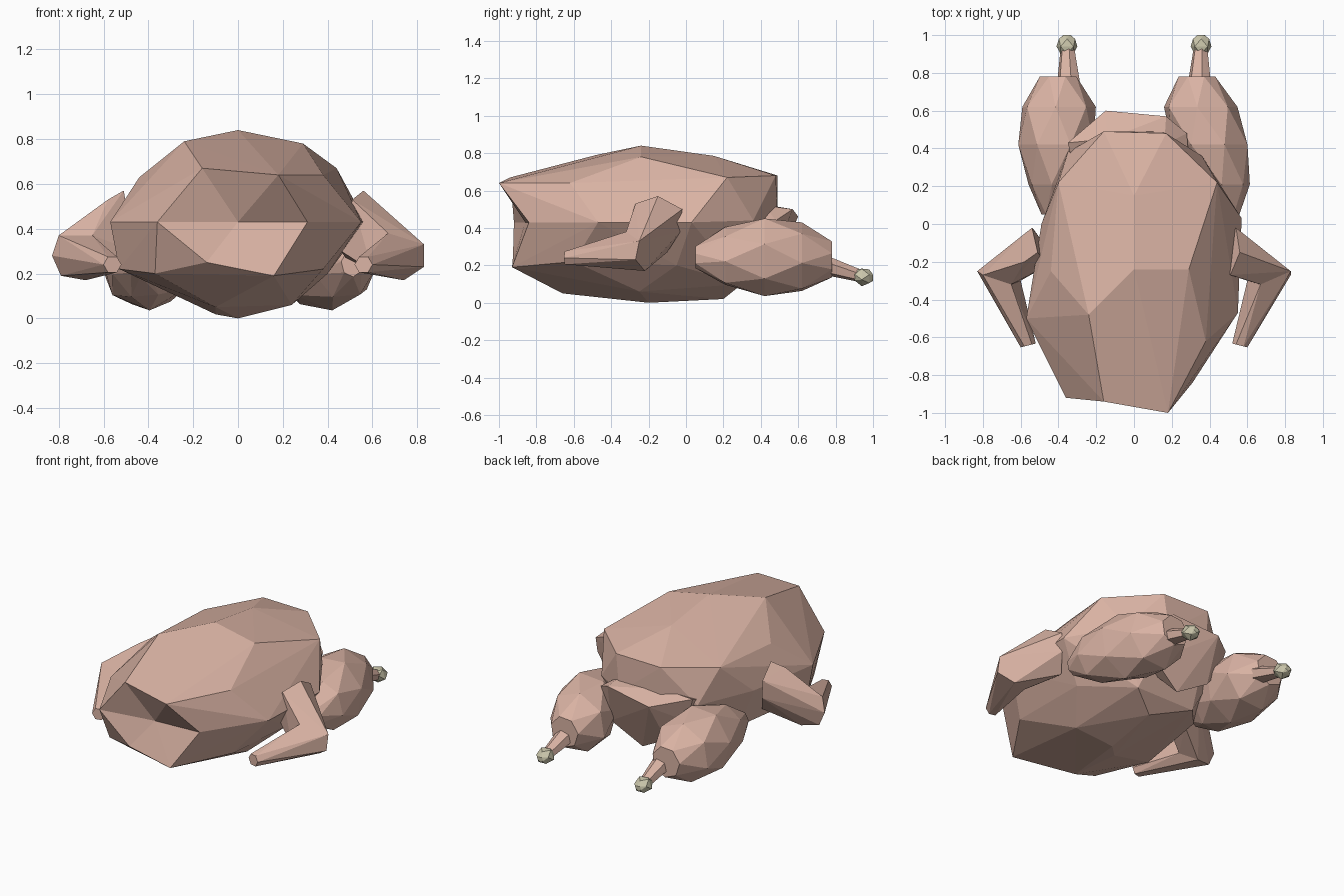
import bpy, bmesh, math
from mathutils import Vector

if "Cube" in bpy.data.objects:
    bpy.data.objects.remove(bpy.data.objects["Cube"])


def material(name, rgb):
    m = bpy.data.materials.new(name)
    m.diffuse_color = (*rgb, 1)
    m.use_nodes = True
    m.node_tree.nodes["Principled BSDF"].inputs["Base Color"].default_value = m.diffuse_color
    return m


skin = material("pink_skin", (0.70, 0.45, 0.37))
bone = material("pale_bone", (0.60, 0.57, 0.41))


def finish(bm, name, mat):
    bmesh.ops.recalc_face_normals(bm, faces=bm.faces[:])
    me = bpy.data.meshes.new(name)
    bm.to_mesh(me)
    bm.free()
    me.materials.append(mat)
    ob = bpy.data.objects.new(name, me)
    bpy.context.collection.objects.link(ob)
    return ob


def hull(points):
    """Faceted skin stretched around a few corner points."""
    bm = bmesh.new()
    for p in points:
        bm.verts.new(p)
    bmesh.ops.convex_hull(bm, input=bm.verts[:])
    loose = [v for v in bm.verts if not v.link_faces]
    bmesh.ops.delete(bm, geom=loose, context='VERTS')
    return bm


def rings(stations, sides, twist=0.5):
    """Corner points of rings along y; each station is (x, y, z, x radius, z radius)."""
    pts = []
    for i, (x, y, z, rx, rz) in enumerate(stations):
        for k in range(sides):
            a = 2 * math.pi * (k + i * twist) / sides + 0.3
            pts.append((x + rx * math.cos(a), y, z + rz * math.sin(a)))
    return pts


# Body: rim of the neck end, then back, sides and belly
rim = [(-.16, -.94, .67), (.18, -1.0, .64), (.31, -.84, .43),
       (.16, -.93, .19), (-.14, -.925, .25), (-.36, -.92, .43)]
back = [(0, -.24, .84), (-.24, -.48, .79), (.29, -.24, .78), (0, .15, .785),
        (-.16, .49, .68), (.17, .48, .68), (.44, .22, .67), (-.40, .22, .64),
        (-.44, -.25, .63), (.38, -.62, .64)]
sides = [(-.57, -.50, .43), (.55, -.47, .43), (.57, .03, .43), (-.49, 0, .43),
         (.36, .36, .44), (-.35, .38, .44), (.14, .49, .44), (-.15, .49, .44)]
belly = [(-.53, -.50, .22), (-.37, -.80, .20), (.38, -.60, .22), (.40, -.05, .20),
         (-.42, .05, .20), (0, -.20, 0), (-.10, -.30, .018), (-.10, -.66, .05),
         (-.24, -.35, .085), (.24, -.25, .06), (.05, .20, .02), (.22, .30, .10),
         (-.20, .30, .10)]
bm = hull(rim + back + sides + belly)
rim_v = [Vector(p) for p in rim]
cap = [f for f in bm.faces
       if all(min((v.co - r).length for r in rim_v) < 1e-4 for v in f.verts)]
pairs = [tuple(e.verts) for f in cap for e in f.edges
         if sum(g in cap for g in e.link_faces) == 1]
bmesh.ops.delete(bm, geom=cap, context='FACES')
centre = bm.verts.new((0, -.86, .43))          # dent in the neck end
for a, b in pairs:
    bm.faces.new((a, b, centre))
finish(bm, "body", skin)

# Tail end under the ledge of the back
finish(hull([(-.15, .60, .46), (.17, .57, .50), (.28, .48, .44), (-.35, .43, .50),
             (-.14, .45, .52), (.16, .42, .52), (-.30, .42, .34), (.22, .46, .22),
             (-.18, .46, .20), (.02, .42, .09), (.30, .20, .40), (-.30, .20, .40)]),
       "tail", skin)

# Parts that differ a little from side to side: thigh lean, shoulder and elbow
thigh_x = {"left": (-.44, -.425, -.41, -.40, -.40),
           "right": (.51, .475, .405, .35, .335)}
profile = [(.05, .245, .05, .06), (.21, .245, .14, .16), (.42, .25, .205, .215),
           (.62, .24, .20, .19), (.78, .235, .10, .10)]
shoulder_top = {"left": [(.51, -.15, .57), (.58, -.20, .53)],
                "right": [(.56, -.15, .57), (.51, -.27, .53)]}
elbow = {"left": [(.80, -.27, .37), (.83, -.25, .28), (.79, -.25, .19), (.68, -.22, .17),
                  (.65, -.32, .37), (.60, -.30, .22)],
         "right": [(.83, -.25, .33), (.83, -.27, .23), (.74, -.22, .17),
                   (.67, -.32, .38), (.60, -.30, .21)]}

for side, s in (("left", -1), ("right", 1)):
    # Legs
    finish(hull(rings([(x, *p) for x, p in zip(thigh_x[side], profile)], 7)),
           side + "_thigh", skin)
    finish(hull(rings([(s * .345, .70, .215, .07, .06), (s * .352, .93, .145, .038, .035)],
                      6, 0)), side + "_shank", skin)
    # Bare bone knob
    finish(hull(rings([(s * .355, .90, .145, .035, .03), (s * .355, .94, .14, .058, .052),
                       (s * .355, .98, .138, .045, .04), (s * .355, 1.0, .135, .02, .018)], 5)),
           side + "_bone_knob", bone)

    # Wing: upper part from the shoulder to the elbow, then the folded tip
    shoulder = [(.54, -.02, .50), (.46, -.22, .30), (.53, -.03, .38),
                (.48, -.10, .27)] + shoulder_top[side]
    tip = [(.56 + .04 * math.cos(k * math.pi / 3), -.643 - .01 * math.cos(k * math.pi / 3),
            .24 + .04 * math.sin(k * math.pi / 3)) for k in range(6)]
    for name, pts in (("upper_wing", shoulder + elbow[side]),
                      ("wing_tip", elbow[side] + tip)):
        finish(hull([(s * x, y, z) for x, y, z in pts]), side + "_" + name, skin)
